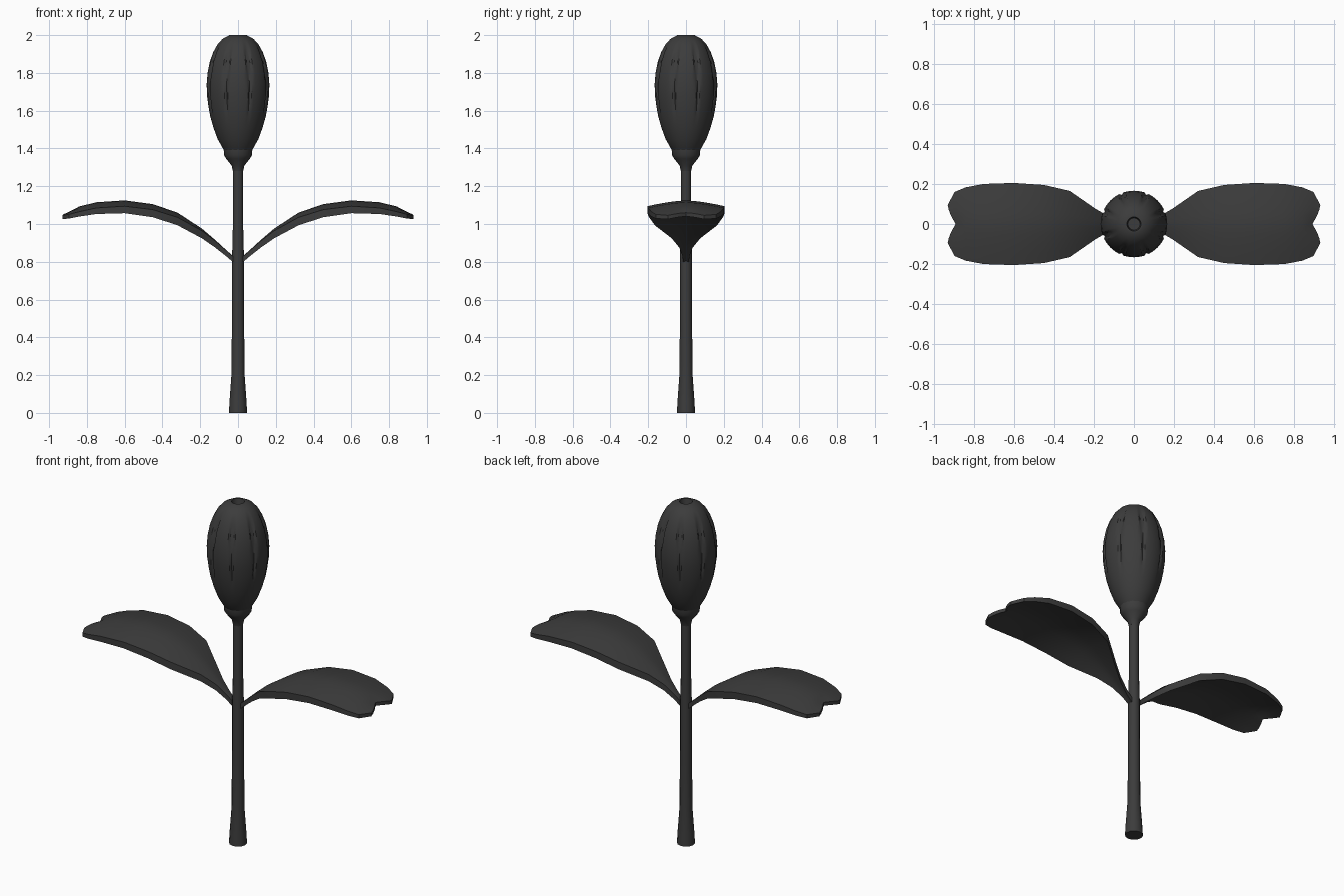
import bpy, bmesh, math

cube = bpy.data.objects.get("Cube")
if cube:
    bpy.data.objects.remove(cube)

dark = bpy.data.materials.new("dark grey")
dark.use_nodes = True
colour = (0.045, 0.045, 0.045, 1)
dark.diffuse_color = colour
dark.node_tree.nodes["Principled BSDF"].inputs["Base Color"].default_value = colour


def finish(bm, name, angle=35):
    bmesh.ops.recalc_face_normals(bm, faces=bm.faces)
    mesh = bpy.data.meshes.new(name)
    bm.to_mesh(mesh)
    bm.free()
    mesh.materials.append(dark)
    obj = bpy.data.objects.new(name, mesh)
    bpy.context.collection.objects.link(obj)
    bpy.ops.object.select_all(action='DESELECT')
    obj.select_set(True)
    bpy.context.view_layer.objects.active = obj
    bpy.ops.object.shade_smooth_by_angle(angle=math.radians(angle))
    return obj


def lathe(name, profile, sides, shape=lambda r, z, a: r):
    """Revolve (radius, height) points; shape may vary the radius by angle."""
    bm = bmesh.new()
    rings = []
    for r, z in profile:
        ring = []
        for i in range(sides):
            a = math.tau * i / sides
            q = shape(r, z, a)
            ring.append(bm.verts.new((q * math.cos(a), q * math.sin(a), z)))
        rings.append(ring)
    for low, high in zip(rings, rings[1:]):
        for i in range(sides):
            j = (i + 1) % sides
            bm.faces.new((low[i], low[j], high[j], high[i]))
    bm.faces.new(rings[0])
    bm.faces.new(rings[-1])
    return finish(bm, name)


# Stem with flared foot
lathe("stem", [(0.048, 0), (0.045, 0.06), (0.035, 0.2), (0.032, 0.5),
               (0.031, 0.84), (0.027, 1.0), (0.027, 1.3)], 12)

# Cup that holds the bud
lathe("bud_cup", [(0.027, 1.28), (0.034, 1.31), (0.062, 1.345),
                  (0.074, 1.365), (0.076, 1.4), (0.06, 1.41)], 16)


# Bud with eight tapered slits between the petals
def slit(r, z, a):
    if not 1.58 < z < 1.93:
        return r
    half = 0.12 * (z - 1.56) / 0.36
    step = math.tau / 8
    away = abs((a % step) - step / 2)
    return r - 0.009 if away < half else r


lathe("bud", [(0.05, 1.36), (0.08, 1.4), (0.108, 1.45), (0.13, 1.51),
              (0.147, 1.57), (0.156, 1.62), (0.164, 1.68), (0.166, 1.74),
              (0.161, 1.8), (0.149, 1.86), (0.131, 1.91), (0.109, 1.95),
              (0.082, 1.98), (0.045, 2.0), (0.035, 2.0), (0.03, 1.97)], 96, slit)

# Leaf stations: distance out, half width, ridge height, thickness
STATIONS = [(0.02, 0.015, 0.825, 0.03), (0.06, 0.018, 0.86, 0.03),
            (0.12, 0.035, 0.915, 0.035), (0.19, 0.075, 0.975, 0.04),
            (0.32, 0.165, 1.06, 0.042), (0.45, 0.195, 1.105, 0.04),
            (0.6, 0.205, 1.125, 0.037), (0.75, 0.2, 1.115, 0.032),
            (0.84, 0.183, 1.093, 0.026), (0.895, 0.16, 1.075, 0.022),
            (0.93, 0.095, 1.06, 0.02)]
COLUMNS = 9


def leaf(name, side):
    bm = bmesh.new()
    layers = []
    for under in (0, 1):
        rows = []
        for out, half, ridge, thick in STATIONS:
            row = []
            for c in range(COLUMNS):
                v = 2 * c / (COLUMNS - 1) - 1
                # the tip is notched at the middle
                notch = 0.04 * max(0, (out - 0.84) / 0.09) * (1 - abs(v)) ** 1.5
                droop = 0.03 * abs(v) ** 1.5 * half / 0.2
                row.append(bm.verts.new((side * (out - notch), v * half,
                                         ridge - droop - under * thick)))
            rows.append(row)
        for a, b in zip(rows, rows[1:]):
            for c in range(COLUMNS - 1):
                bm.faces.new((a[c], a[c + 1], b[c + 1], b[c]))
        layers.append(rows)
    # Rim joins the upper and lower skins
    def outline(rows):
        return (rows[0] + [r[-1] for r in rows[1:]] + rows[-1][-2::-1]
                + [r[0] for r in rows[-2:0:-1]])
    top, low = outline(layers[0]), outline(layers[1])
    for i in range(len(top)):
        j = (i + 1) % len(top)
        bm.faces.new((top[i], top[j], low[j], low[i]))
    return finish(bm, name, 30)


leaf("left_leaf", 1)
leaf("right_leaf", -1)
